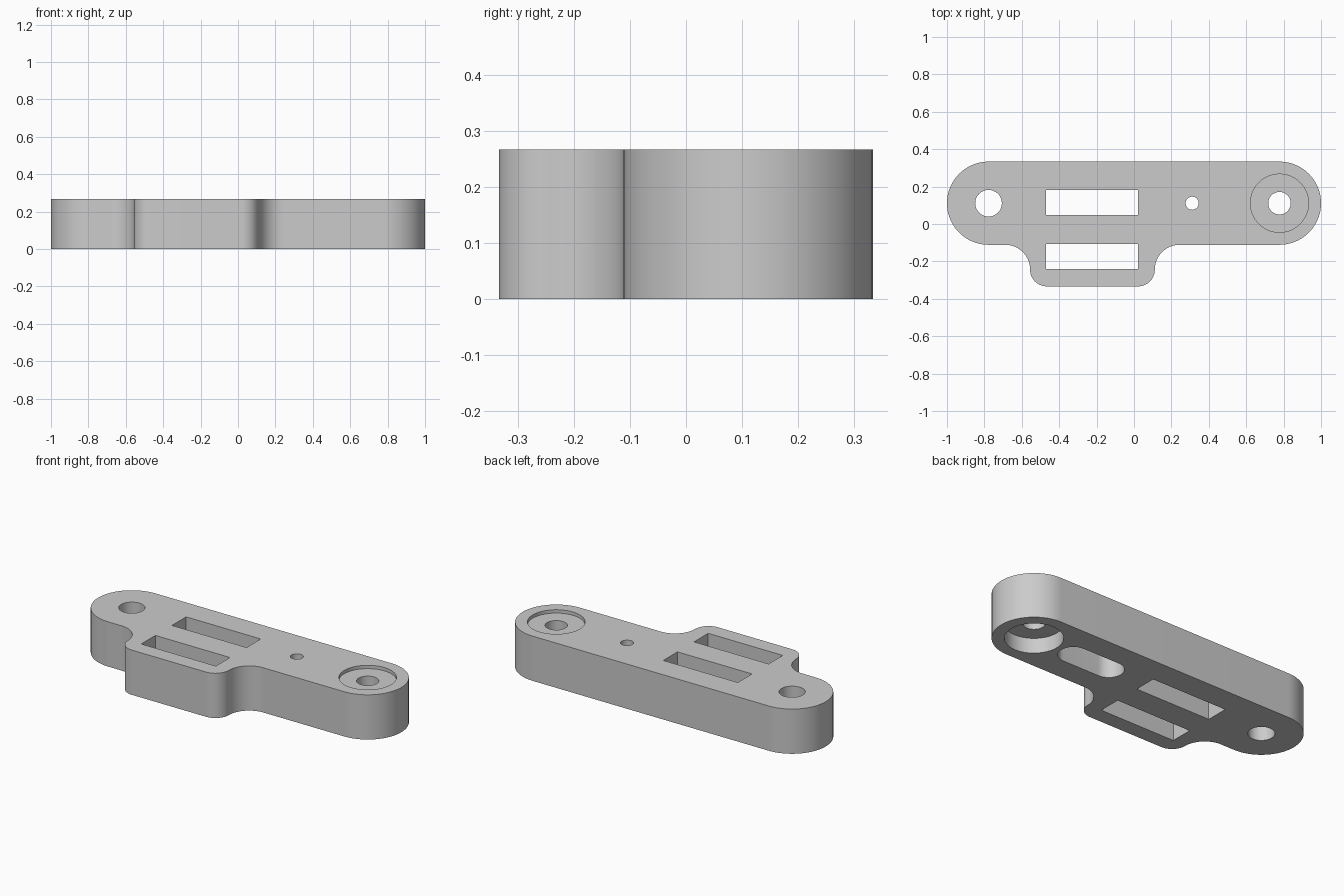
import bpy
import bmesh
from math import cos, sin, radians

cube = bpy.data.objects.get("Cube")
if cube:
    bpy.data.objects.remove(cube, do_unlink=True)

MM = 2 / 45          # one design millimetre in model units
HEIGHT = 6 * MM
MID_Y = 2.5 * MM     # centre line of the long bar
END_X = 17.5 * MM    # centres of the rounded ends


def arc(cx, cy, r, start, end, steps=24):
    """Points along a circular arc, angles in degrees."""
    angles = [radians(start + (end - start) * i / steps) for i in range(steps + 1)]
    return [(cx + r * cos(a), cy + r * sin(a)) for a in angles]


def prism(name, outline, z0, z1):
    """Solid made by extruding a closed outline upwards."""
    bm = bmesh.new()
    face = bm.faces.new([bm.verts.new((x, y, z0)) for x, y in outline])
    top = bmesh.ops.extrude_face_region(bm, geom=[face])["geom"]
    verts = [g for g in top if isinstance(g, bmesh.types.BMVert)]
    bmesh.ops.translate(bm, verts=verts, vec=(0, 0, z1 - z0))
    bmesh.ops.recalc_face_normals(bm, faces=bm.faces)
    mesh = bpy.data.meshes.new(name)
    bm.to_mesh(mesh)
    bm.free()
    obj = bpy.data.objects.new(name, mesh)
    bpy.context.collection.objects.link(obj)
    return obj


def cut(body, outline, z0=-0.1, z1=HEIGHT + 0.1):
    """Subtract an extruded outline from the body."""
    cutter = prism("cutter", outline, z0, z1)
    cutter.hide_render = True
    mod = body.modifiers.new("cut", "BOOLEAN")
    mod.operation = "DIFFERENCE"
    mod.solver = "EXACT"
    mod.object = cutter
    bpy.ops.object.modifier_apply(modifier=mod.name)
    bpy.data.objects.remove(cutter, do_unlink=True)


def circle(x, r):
    return arc(x, MID_Y, r, 0, 360, 64)[:-1]


def rectangle(x0, x1, y0, y1):
    return [(x0, y0), (x1, y0), (x1, y1), (x0, y1)]


# Outline: rounded bar with a filleted tab on the front side
R, FILLET, CORNER = 5 * MM, 3 * MM, 2 * MM
TAB_L, TAB_R = -12.5 * MM, 2.5 * MM
BAR_Y, TAB_Y = MID_Y - R, -7.5 * MM
outline = (
    arc(END_X, MID_Y, R, -90, 90, 48)
    + arc(-END_X, MID_Y, R, 90, 270, 48)
    + arc(TAB_L - FILLET, BAR_Y - FILLET, FILLET, 90, 0)
    + arc(TAB_L + CORNER, TAB_Y + CORNER, CORNER, 180, 270)
    + arc(TAB_R - CORNER, TAB_Y + CORNER, CORNER, 270, 360)
    + arc(TAB_R + FILLET, BAR_Y - FILLET, FILLET, 180, 90)
)
body = prism("mounting_bracket", outline, 0, HEIGHT)
bpy.context.view_layer.objects.active = body
body.select_set(True)

# Through holes: end holes and small centre hole
for x, r in ((-END_X, 0.071), (END_X, 0.06), (7 * MM, 0.035)):
    cut(body, circle(x, r))

# Two rectangular windows
for y in (MID_Y + 0.005, -3.9 * MM):
    cut(body, rectangle(-0.47, 0.022, y - 1.5 * MM, y + 1.5 * MM))

# Recesses around the left end hole: shallow above, deeper below
cut(body, circle(END_X, 3.5 * MM), HEIGHT - 0.02, HEIGHT + 0.1)
cut(body, circle(END_X, 3.5 * MM), -0.1, 2 * MM)

# Rounded slot in the underside
SLOT_R = 0.083
slot = arc(0.507, MID_Y, SLOT_R, -90, 90) + arc(0.267, MID_Y, SLOT_R, 90, 270)
cut(body, slot, -0.1, 4 * MM)

# Single grey finish
grey = bpy.data.materials.new("plain_grey")
grey.use_nodes = True
colour = (0.6, 0.6, 0.6, 1)
grey.diffuse_color = colour
grey.node_tree.nodes["Principled BSDF"].inputs["Base Color"].default_value = colour
body.data.materials.clear()
body.data.materials.append(grey)
bpy.ops.object.shade_smooth_by_angle(angle=radians(30))
